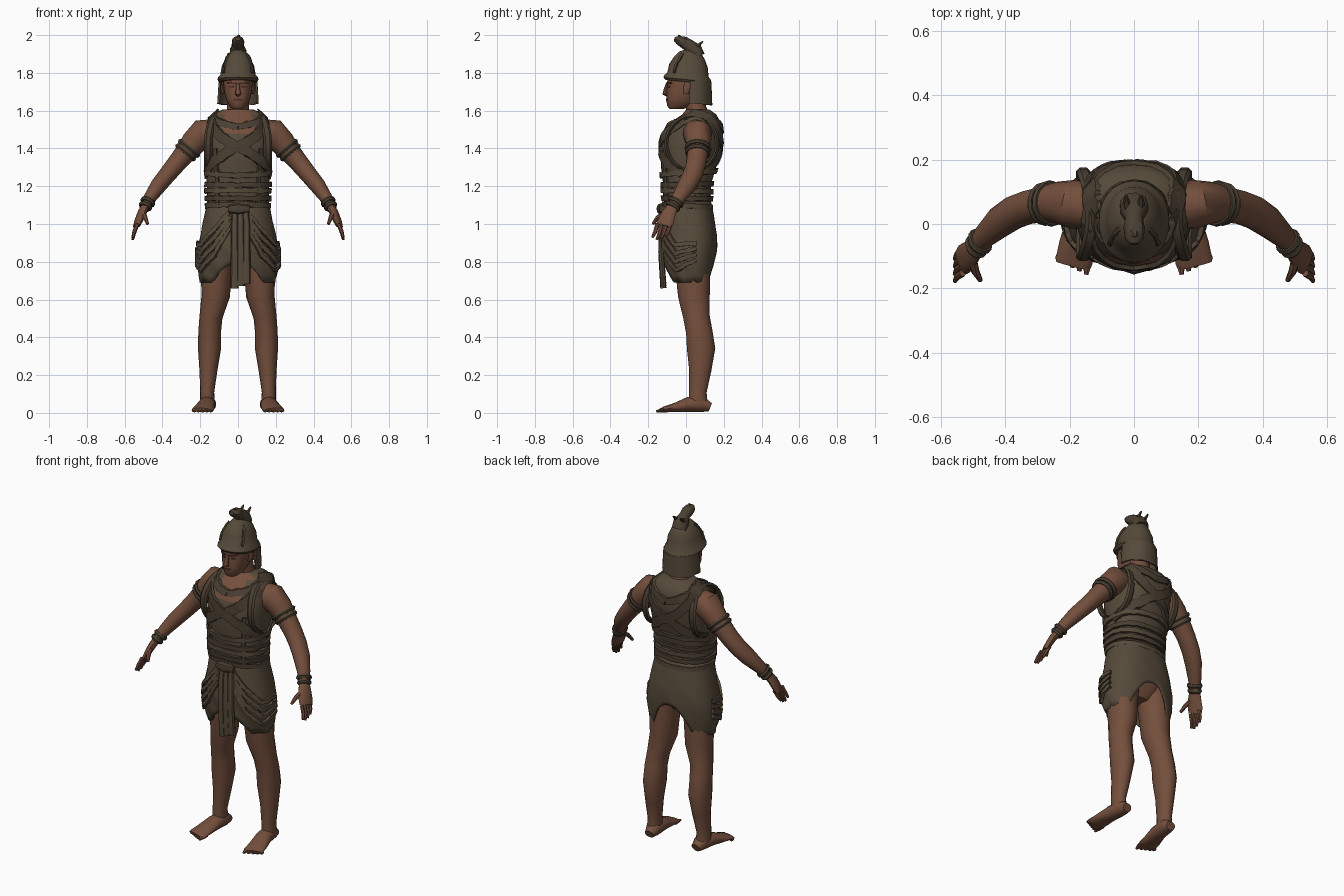
import bpy, bmesh, math, random
from mathutils import Vector

random.seed(4)
cube = bpy.data.objects.get("Cube")
if cube:
    bpy.data.objects.remove(cube)


def material(name, rgb):
    m = bpy.data.materials.new(name)
    m.use_nodes = True
    m.diffuse_color = (*rgb, 1)
    bsdf = m.node_tree.nodes["Principled BSDF"]
    bsdf.inputs["Base Color"].default_value = (*rgb, 1)
    bsdf.inputs["Roughness"].default_value = 0.9
    return m


SKIN = material("brown skin", (0.175, 0.078, 0.046))
LIP = material("dark skin", (0.1, 0.035, 0.024))
CLOTH = material("drab cloth", (0.092, 0.068, 0.042))
STRAP = material("dark leather", (0.068, 0.05, 0.032))


def rings_object(name, rings, mats, closed=True, loop=False, rule=None, angle=40):
    """Skin a list of equal point rings into one object."""
    bm = bmesh.new()
    rows = [[bm.verts.new(p) for p in r] for r in rings]
    n = len(rows[0])
    pairs = list(zip(rows, rows[1:])) + ([(rows[-1], rows[0])] if loop else [])
    for a, b in pairs:
        for i in range(n):
            j = (i + 1) % n
            bm.faces.new((a[i], a[j], b[j], b[i]))
    if closed and not loop:
        bm.faces.new(rows[0])
        bm.faces.new(rows[-1])
    bmesh.ops.recalc_face_normals(bm, faces=bm.faces)
    if rule:
        for f in bm.faces:
            f.material_index = rule(f.calc_center_median())
    me = bpy.data.meshes.new(name)
    bm.to_mesh(me)
    bm.free()
    for m in mats:
        me.materials.append(m)
    ob = bpy.data.objects.new(name, me)
    bpy.context.collection.objects.link(ob)
    bpy.ops.object.select_all(action='DESELECT')
    ob.select_set(True)
    bpy.context.view_layer.objects.active = ob
    bpy.ops.object.shade_smooth_by_angle(angle=math.radians(angle))
    return ob


def power(v, e):
    return math.copysign(abs(v) ** e, v)


def surface(profile, a, z, off=0.0, e=0.85):
    """Point on a body profile of (z, half width, front y, back y); angle 0 is front."""
    z0 = min(max(z, profile[0][0]), profile[-1][0])
    for p, q in zip(profile, profile[1:]):
        if z0 <= q[0]:
            t = (z0 - p[0]) / (q[0] - p[0])
            rx, f, b = [p[k] + (q[k] - p[k]) * t for k in (1, 2, 3)]
            break
    return Vector(((rx + off) * power(math.sin(a), e),
                   (f + b) / 2 - ((b - f) / 2 + off) * power(math.cos(a), e), z))


def loft(name, profile, mats, segs=28, tilt=0.0, e=0.85, rule=None):
    rings = [[surface(profile, math.tau * i / segs, p[0], 0, e) for i in range(segs)] for p in profile]
    for r in rings:
        for v in r:
            v.z -= tilt * v.y
    return rings_object(name, rings, mats, rule=rule)


def tube(name, pts, mat, wide=(1, 0, 0), sx=1, segs=12, loop=False):
    """Limb through points (x, y, z, wide radius, thin radius)."""
    c = [Vector((p[0] * sx, p[1], p[2])) for p in pts]
    w = Vector((wide[0] * sx, wide[1], wide[2]))
    rings = []
    for i, p in enumerate(pts):
        nxt = c[(i + 1) % len(c)] if loop else c[min(i + 1, len(c) - 1)]
        prv = c[i - 1] if loop else c[max(i - 1, 0)]
        t = (nxt - prv).normalized()
        s = (w - t * w.dot(t)).normalized()
        n = t.cross(s)
        rings.append([c[i] + s * p[3] * math.cos(math.tau * k / segs)
                      + n * p[4] * math.sin(math.tau * k / segs) for k in range(segs)])
    return rings_object(name, rings, [mat], loop=loop)


def ribbon(name, profile, path, half, mat=STRAP, loop=False, thick=0.009, ragged=0.003, steps=10, e=0.85):
    """Flat strap laid over a profile along (angle in degrees, z) points."""
    pts = []
    for p, q in zip(path, path[1:]):
        pts += [(p[0] + (q[0] - p[0]) * k / steps, p[1] + (q[1] - p[1]) * k / steps) for k in range(steps)]
    if not loop:
        pts.append(path[-1])
    c = [surface(profile, math.radians(a), z, 0, e) for a, z in pts]
    rings = []
    for i, (a, z) in enumerate(pts):
        nxt = c[(i + 1) % len(c)] if loop else c[min(i + 1, len(c) - 1)]
        prv = c[i - 1] if loop else c[max(i - 1, 0)]
        t = (nxt - prv).normalized()
        out = surface(profile, math.radians(a), z, 0.1, e) - c[i]
        n = (out - t * out.dot(t)).normalized()
        s = t.cross(n)
        ring = []
        for side, depth in ((-1, -0.004), (1, -0.004), (1, thick), (-1, thick)):
            h = half + random.uniform(-ragged, ragged)
            v = c[i] + s * h * side
            # follow the body at the strap edge
            dy = surface(profile, math.radians(a), v.z, 0, e) - c[i]
            v += n * dy.dot(n) * 0.8
            ring.append(v + n * (depth + random.uniform(0, ragged)))
        rings.append(ring)
    return rings_object(name, rings, [mat], loop=loop, angle=25)


# Torso vest, with bare skin at the neckline
TORSO = [(1.07, .16, -.105, .13), (1.15, .165, -.122, .13), (1.22, .165, -.122, .135),
         (1.3, .17, -.132, .16), (1.4, .178, -.137, .187), (1.48, .178, -.125, .192),
         (1.54, .168, -.08, .182), (1.58, .14, -.02, .16), (1.605, .085, .0, .125)]
loft("vest", TORSO, [CLOTH, SKIN], rule=lambda c: int(c.z > 1.5 and abs(c.x) < .085 and c.y < .03))

# Crossed straps, front and back
for s, side in ((1, "left"), (-1, "right")):
    ribbon(side + "_chest_strap", TORSO, [(s * 62, 1.55), (s * 25, 1.46), (-s * 25, 1.36), (-s * 80, 1.27)], .026)
    ribbon(side + "_back_strap", TORSO, [(180 - s * 60, 1.56), (180 - s * 20, 1.44), (180 + s * 30, 1.33),
                                         (180 + s * 85, 1.26)], .026)
    ribbon(side + "_neckline_strap", TORSO, [(s * 70, 1.585), (s * 40, 1.545), (0, 1.515)], .016)
    ribbon(side + "_nape_strap", TORSO, [(s * 70, 1.59), (s * 120, 1.57), (s * 180, 1.5)], .02)
    ribbon(side + "_side_lacing", TORSO, [(s * 38, 1.4), (s * 36, 1.1)], .01)
    hole = [(.158 - .03 * math.sin(t) ** 2 * (t < math.pi), .03 + .135 * math.cos(t), 1.425 + .145 * math.sin(t),
             .022, .012) for t in [math.tau * k / 24 for k in range(24)]]
    tube(side + "_armhole_trim", hole, STRAP, sx=s, segs=6, loop=True)

# Wrapped waist belts
for i, z in enumerate((1.095, 1.135, 1.175, 1.21, 1.27)):
    d = random.uniform(-.014, .014)
    ribbon(f"waist_belt_{i + 1}", TORSO, [(0, z + d), (90, z), (180, z - d), (270, z), (360, z + d)],
           .013, STRAP if i % 2 else CLOTH, loop=True, thick=.012)

# Wrapped skirt: pleated sheet whose hem rises between the legs
SKIRT = [(.66, .185, -.075, .13), (.69, .198, -.085, .138), (.78, .215, -.112, .155), (.87, .213, -.122, .165),
         (.95, .198, -.122, .163), (1.05, .177, -.115, .147), (1.13, .162, -.105, .13)]
rows = []
for r in range(13):
    row = []
    for i in range(72):
        a = math.tau * i / 72
        mid = abs(math.cos(a))
        hem = .69 + (.1 if math.cos(a) > 0 else .17) * max(0, (mid - .75) / .25) ** 1.5
        t = r / 12
        z = 1.12 + (hem - 1.12) * t
        fold = .005 * t * math.sin(a * 9 + z * 40) * (1 if math.cos(a) > -.2 else .3)
        row.append(surface(SKIRT, a, z, fold))
    rows.append(row)
skirt = rings_object("skirt", rows, [CLOTH], closed=False)
skirt.modifiers.new("cloth_thickness", 'SOLIDIFY').thickness = .008
loft("hips", [(.8, .06, -.03, .08), (.86, .15, -.07, .12), (1.0, .16, -.08, .13), (1.08, .14, -.08, .11)], [SKIN])

# Draped swags and the hanging front sash
for s, side in ((1, "left"), (-1, "right")):
    for k in range(4):
        ribbon(f"{side}_swag_{k + 1}", SKIRT, [(s * 10, 1.07 - k * .03), (s * 32, .98 - k * .05),
               (s * 62, .89 - k * .045), (s * 100, .9 - k * .03)], .011, CLOTH, thick=.012)
for k, x in enumerate((-.018, .014, .045)):
    low = .66 + .012 * k
    tube(f"front_sash_{k + 1}", [(x * .8, -.115, 1.11, .016, .014), (x, -.13, 1.0, .018, .014),
         (x, -.132, .85, .02, .015), (x, -.12, low, .022, .016)], CLOTH, segs=8)
tube("sash_knot", [(-.05, -.125, 1.08, .02, .015), (0, -.135, 1.08, .03, .022), (.06, -.125, 1.08, .02, .015)],
     STRAP, wide=(0, 0, 1), segs=8)

# Limbs, mirrored
ARM = [(.13, .05, 1.48, .07, .075), (.19, .062, 1.475, .076, .08), (.235, .066, 1.43, .066, .068),
       (.28, .062, 1.375, .056, .056), (.33, .052, 1.315, .053, .05), (.375, .035, 1.26, .053, .046),
       (.42, .005, 1.205, .05, .043), (.465, -.038, 1.14, .038, .034), (.495, -.075, 1.085, .03, .024)]
LEG = [(.095, .03, .96, .09, .095), (.115, .035, .77, .085, .093), (.118, .042, .62, .075, .084),
       (.143, .055, .51, .061, .07), (.15, .07, .43, .06, .07), (.151, .08, .34, .061, .075),
       (.157, .075, .22, .047, .058), (.163, .062, .11, .037, .047), (.162, .066, .04, .04, .05)]
FOOT = [(.155, .128, .03, .028, .024), (.157, .09, .045, .042, .041), (.165, .01, .044, .046, .04),
        (.178, -.06, .028, .054, .024), (.186, -.115, .019, .058, .015), (.19, -.13, .015, .054, .011)]
PALM = [(.49, -.068, 1.095, .03, .022), (.508, -.09, 1.06, .04, .021), (.527, -.108, 1.015, .046, .018),
        (.536, -.118, .99, .042, .014)]
for s, side in ((1, "left"), (-1, "right")):
    tube(side + "_arm", ARM, SKIN, wide=(0, 1, 0), sx=s, segs=16)
    tube(side + "_leg", LEG, SKIN, sx=s, segs=16)
    tube(side + "_foot", FOOT, SKIN, sx=s, segs=14)
    tube(side + "_palm", PALM, SKIN, wide=(.3, 1, 0), sx=s)
    for k in range(4):
        y, drop = -.083 - .023 * k, (.05, .064, .068, .056)[k]
        tube(f"{side}_finger_{k + 1}", [(.532, y, 1.0, .012, .011), (.55, y - .012, .985 - drop / 2, .011, .01),
             (.557, y - .026, .985 - drop, .007, .007)], SKIN, wide=(0, 1, 0), sx=s, segs=7)
    tube(side + "_thumb", [(.505, -.105, 1.06, .016, .014), (.492, -.15, 1.035, .013, .012),
         (.478, -.175, 1.0, .008, .008)], SKIN, sx=s, segs=7)
    for k in range(5):
        x = .146 + .022 * k
        tube(f"{side}_toe_{k + 1}", [(x - .004, -.1, .015, .013, .012), (x, -.135 + .006 * k, .012, .012, .01),
             (x + .002, -.157 + .011 * k, .009, .007, .006)], SKIN, sx=s, segs=7)
    # Arm bands and wrist cords
    for name, base, i, fracs in (("arm_band", ARM, 2, (.55, .95)), ("wrist_band", ARM, 7, (.45, .85))):
        for k, f in enumerate(fracs):
            ring = [[u + (v - u) * (f + d) for u, v in zip(base[i], base[i + 1])] for d in (-.16, 0, .16)]
            for q, grow in zip(ring, (.006, .012, .006)):
                q[3] += grow
                q[4] += grow
            tube(f"{side}_{name}_{k + 1}", ring, STRAP, wide=(0, 1, 0), sx=s, segs=14)

# Neck, head and face
tube("neck", [(0, .07, 1.55, .075, .06), (0, .055, 1.61, .058, .053), (0, .04, 1.69, .056, .056)], SKIN, segs=16)
HEAD = [(1.61, .03, -.088, -.01), (1.625, .047, -.1, .03), (1.66, .064, -.104, .07), (1.7, .073, -.102, .095),
        (1.75, .079, -.1, .11), (1.8, .078, -.095, .11), (1.84, .05, -.06, .08)]
loft("head", HEAD, [SKIN], segs=24, e=.9)
tube("nose", [(0, -.098, 1.745, .009, .008), (0, -.108, 1.71, .012, .011), (0, -.112, 1.69, .017, .013),
              (0, -.1, 1.682, .012, .008)], SKIN, segs=8)
ribbon("lips", HEAD, [(-20, 1.658), (20, 1.658)], .006, LIP, thick=.003, ragged=0, e=.9)
for s, side in ((1, "left"), (-1, "right")):
    ribbon(side + "_eye", HEAD, [(s * 15, 1.725), (s * 34, 1.727)], .005, LIP, thick=.002, ragged=0, e=.9)
    ribbon(side + "_brow", HEAD, [(s * 9, 1.743), (s * 42, 1.748)], .005, LIP, thick=.006, ragged=0, e=.9)
    tube(side + "_ear", [(.076, .0, 1.69, .008, .014), (.083, .006, 1.72, .009, .02), (.08, .01, 1.75, .007, .016)],
         SKIN, sx=s, segs=8)

# Helmet with brim, neck guard and knotted crest
HELMET = [(1.752, .1, -.108, .125), (1.765, .109, -.12, .134), (1.778, .105, -.114, .13), (1.79, .094, -.1, .12),
          (1.84, .085, -.088, .115), (1.88, .066, -.063, .1), (1.91, .044, -.035, .082), (1.925, .02, .0, .05)]
loft("helmet", HELMET, [CLOTH], tilt=.1, e=.95)
GUARD = [(1.62, .103, -.06, .132), (1.77, .094, -.06, .125)]
ribbon("neck_guard", GUARD, [(82, 1.7), (180, 1.69), (278, 1.7)], .062, CLOTH, thick=.006, e=.95)
for s, side in ((1, "left"), (-1, "right")):
    ribbon(side + "_helmet_seam", HELMET, [(s * 50, 1.8), (s * 60, 1.9)], .006, thick=.006)
tube("crest", [(0, .06, 1.885, .046, .042), (0, .045, 1.92, .045, .042), (0, .015, 1.945, .028, .034),
               (0, -.012, 1.962, .034, .032), (0, -.045, 1.975, .03, .022), (0, -.062, 1.98, .014, .01)],
     STRAP, segs=9)
for k, x in enumerate((-.018, .016)):
    tube(f"crest_tip_{k + 1}", [(x, .03, 1.925, .016, .016), (x * 1.3, .065, 1.945, .012, .012),
         (x * 1.4, .09, 1.967, .004, .004)], STRAP, segs=6)
tube("crest_top", [(0, -.01, 1.96, .02, .02), (0, -.03, 1.985, .016, .014), (.005, -.04, 2.0, .005, .004)],
     STRAP, segs=6)
